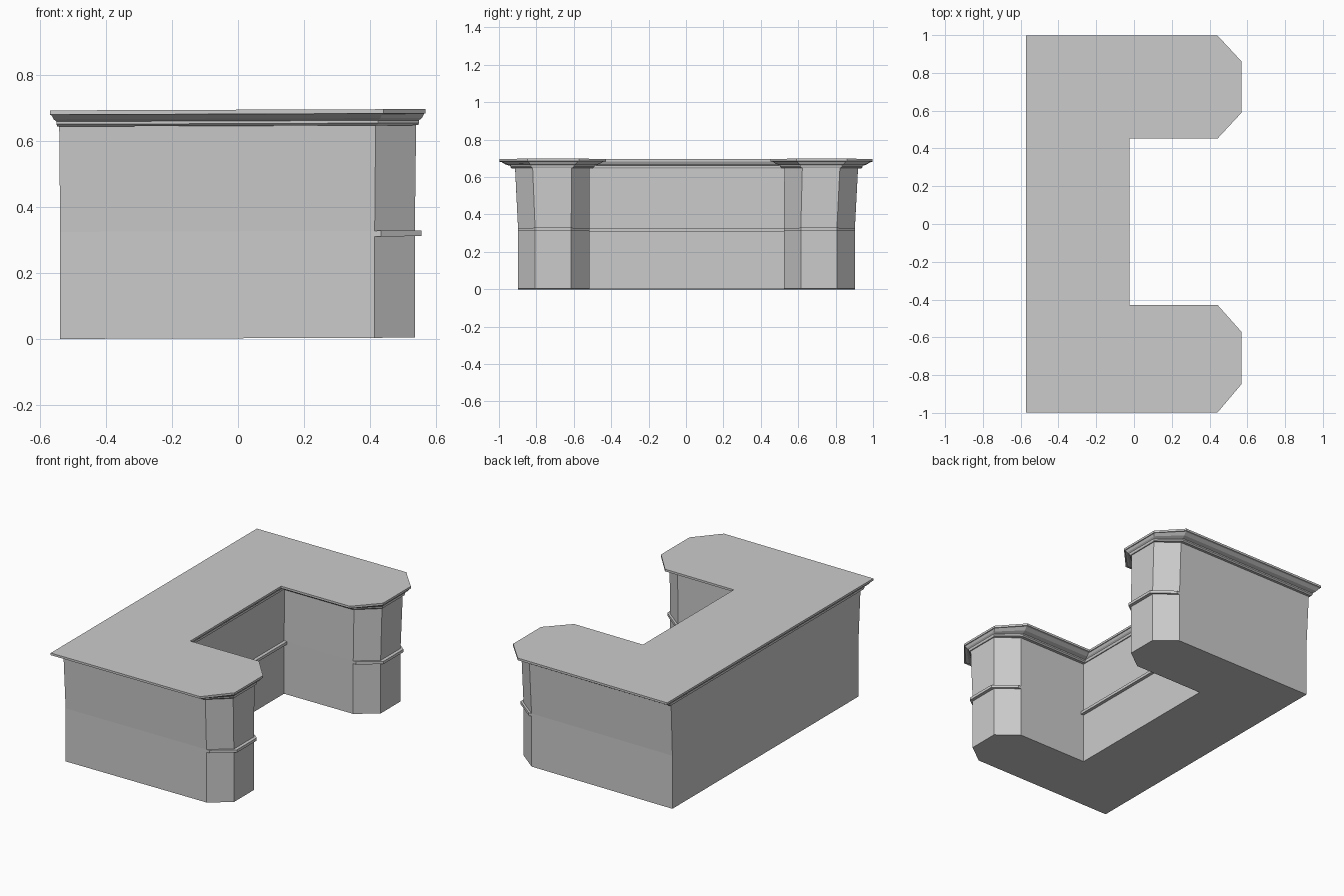
import bpy
import bmesh

cube = bpy.data.objects.get("Cube")
if cube:
    bpy.data.objects.remove(cube)

# One stone-grey material for everything
grey = bpy.data.materials.new("light grey")
grey.use_nodes = True
grey.diffuse_color = (0.6, 0.6, 0.6, 1)
bsdf = next(n for n in grey.node_tree.nodes if n.type == 'BSDF_PRINCIPLED')
bsdf.inputs["Base Color"].default_value = grey.diffuse_color


def leg_outline(back, shoulder, nose, ys):
    """Chamfered end of a counter leg; ys run along the nose side."""
    a, b, c, d = ys
    return [(shoulder, a), (nose, b), (nose, c), (shoulder, d)]


def plan(back, inner, shoulder, nose, front_ys, rear_ys):
    """U-shaped footprint, anticlockwise."""
    front = leg_outline(back, shoulder, nose, front_ys)
    rear = leg_outline(back, shoulder, nose, rear_ys)
    return ([(back, front_ys[0])] + front + [(inner, front_ys[-1]), (inner, rear_ys[0])]
            + rear + [(back, rear_ys[-1])])


def blend(p, q, t):
    return [(a[0] + (b[0] - a[0]) * t, a[1] + (b[1] - a[1]) * t) for a, b in zip(p, q)]


def stack(name, levels):
    """Bridge a list of (z, outline) rings into a closed solid."""
    bm = bmesh.new()
    rings = [[bm.verts.new((x, y, z + 0.0036 * (x + 0.55))) for x, y in outline]
             for z, outline in levels]
    for low, high in zip(rings, rings[1:]):
        for i in range(len(low)):
            j = (i + 1) % len(low)
            bm.faces.new((low[i], low[j], high[j], high[i]))
    bm.faces.new(rings[0][::-1])
    bm.faces.new(rings[-1])
    bmesh.ops.recalc_face_normals(bm, faces=bm.faces)
    mesh = bpy.data.meshes.new(name)
    bm.to_mesh(mesh)
    bm.free()
    mesh.materials.append(grey)
    obj = bpy.data.objects.new(name, mesh)
    bpy.context.collection.objects.link(obj)
    return obj


# Footprints of the base, the flared upper wall and the countertop
base = plan(-0.54, -0.054, 0.415, 0.537, (-0.898, -0.807, -0.614, -0.517), (0.523, 0.614, 0.807, 0.903))
wall = plan(-0.543, -0.052, 0.418, 0.541, (-0.914, -0.82, -0.612, -0.515), (0.526, 0.622, 0.823, 0.92))
top = plan(-0.571, -0.024, 0.442, 0.57, (-0.998, -0.847, -0.572, -0.428), (0.452, 0.59, 0.86, 0.998))

# Counter body
stack("counter_body", [(0, base), (0.325, base), (0.648, wall)])

# Moulded cornice flaring out to the countertop slab
profile = [(0.645, 0), (0.645, 0.2), (0.652, 0.3), (0.66, 0.3), (0.667, 0.6),
           (0.68, 0.85), (0.681, 1), (0.694, 1)]
stack("cornice_and_top", [(z, blend(wall, top, t)) for z, t in profile])


# Trim bands: the front-facing walls shifted forward
def band(name, points, depth=0.02):
    ahead = [(x + depth, y) for x, y in points]
    behind = [(x - 0.01, y) for x, y in reversed(points)]
    stack(name, [(0.308, ahead + behind), (0.325, ahead + behind)])


band("front_leg_band", base[1:5])
band("inner_wall_band", base[5:7])
band("rear_leg_band", base[7:11])
